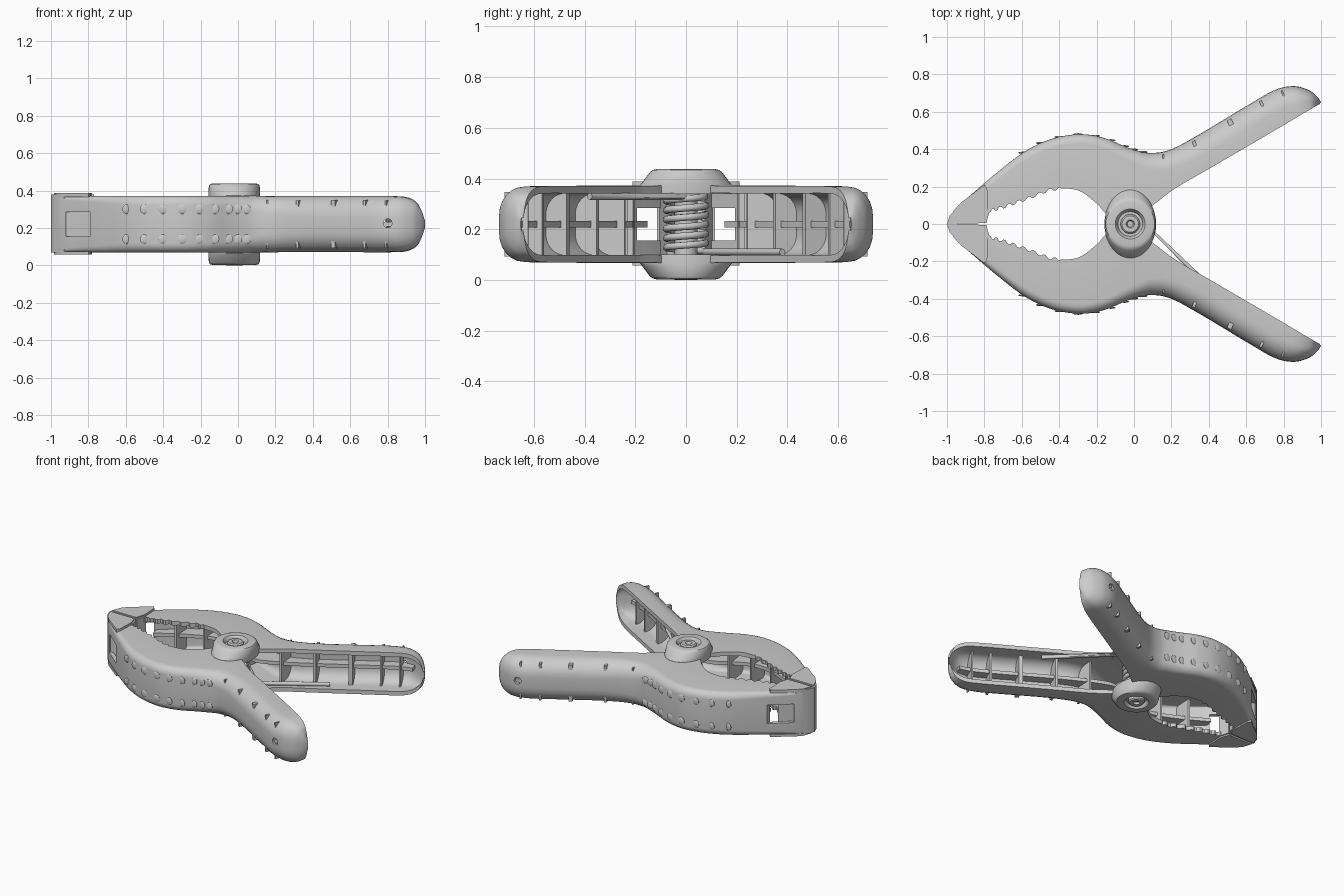
import bpy, bmesh, math
from mathutils import Vector

if "Cube" in bpy.data.objects:
    bpy.data.objects.remove(bpy.data.objects["Cube"])

grey = bpy.data.materials.new("plain grey")
grey.use_nodes = True
grey.diffuse_color = (0.6, 0.6, 0.6, 1)
grey.node_tree.nodes["Principled BSDF"].inputs["Base Color"].default_value = (0.6, 0.6, 0.6, 1)

ZC = 0.22      # middle height
WALL = 0.028   # shell thickness

# outer x, y, inner x, y, half height, corner radius
STATIONS = [
    (-.99, .02, -.985, .0, .152, .02), (-.95, .085, -.93, .015, .152, .02),
    (-.85, .175, -.80, .06, .152, .03), (-.72, .285, -.70, .09, .152, .04),
    (-.58, .39, -.57, .135, .152, .05), (-.44, .455, -.43, .185, .152, .05),
    (-.29, .48, -.30, .18, .152, .05), (-.16, .46, -.20, .11, .152, .055),
    (-.05, .415, -.14, .05, .152, .06), (.02, .392, -.03, .02, .152, .07),
    (.10, .38, .10, .10, .152, .09), (.20, .40, .22, .19, .15, .10),
    (.35, .48, .42, .306, .15, .11), (.60, .63, .68, .458, .15, .11),
    (.75, .715, .82, .54, .15, .11), (.85, .737, .90, .588, .145, .11),
    (.93, .718, .95, .617, .122, .10), (.975, .685, .975, .632, .085, .07),
    (1.0, .652, .992, .641, .03, .025)]
STEPS = 10


def station(s):
    """Smoothly interpolated station at parameter s."""
    last = len(STATIONS) - 1
    i = min(int(s), last - 1)
    f = s - i
    a, b, c, d = (STATIONS[min(max(k, 0), last)] for k in (i - 1, i, i + 1, i + 2))
    return [.5 * (2 * q + (r - p) * f + (2 * p - 5 * q + 4 * r - w) * f * f
                  + (3 * q - p - 3 * r + w) * f ** 3) for p, q, r, w in zip(a, b, c, d)]


def finish(bm, name, smooth=True):
    bmesh.ops.recalc_face_normals(bm, faces=bm.faces)
    me = bpy.data.meshes.new(name)
    bm.to_mesh(me)
    bm.free()
    ob = bpy.data.objects.new(name, me)
    bpy.context.collection.objects.link(ob)
    me.materials.append(grey)
    if smooth:
        shade(ob)
    return ob


def shade(ob):
    bpy.ops.object.select_all(action='DESELECT')
    ob.select_set(True)
    bpy.context.view_layer.objects.active = ob
    bpy.ops.object.shade_smooth_by_angle(angle=math.radians(35))


def loft(bm, rings):
    """Skin closed rings and cap both ends."""
    vs = [[bm.verts.new(p) for p in ring] for ring in rings]
    n = len(vs[0])
    for a, b in zip(vs, vs[1:]):
        for i in range(n):
            j = (i + 1) % n
            bm.faces.new((a[i], a[j], b[j], b[i]))
    bm.faces.new(vs[0])
    bm.faces.new(vs[-1])


def prism(bm, pts, z0, z1):
    loft(bm, [[(x, y, z) for x, y in pts] for z in (z0, z1)])


def half_u(depth, h, ra, rz, start):
    """Channel outline: open edge, round corner, other corner, open edge."""
    pts = [(depth, -h)]
    arc = [math.pi / 2 * k / 6 for k in range(7)]
    pts += [(start + ra * (1 - math.sin(a)), -h + rz * (1 - math.cos(a))) for a in arc]
    pts += [(a, -z) for a, z in reversed(pts)]
    return pts


def place(st, sign, a, z):
    """Point at distance a in from the outer edge, height z from the middle."""
    o, i = Vector(st[0:2]), Vector(st[2:4])
    p = o + (i - o).normalized() * a
    return (p.x, sign * p.y, ZC + z)


def depth_of(st):
    return (Vector(st[2:4]) - Vector(st[0:2])).length


def arm_ring(st, sign):
    d, h, r = depth_of(st), st[4], st[5]
    t = min(WALL, d * .35, h * .35)
    ra = min(r, d * .6)
    outer = half_u(d, h, ra, r, 0)
    inner = half_u(d, h - t, max(ra - t, .002), max(r - t, .002), t)
    return [place(st, sign, a, z) for a, z in outer + inner[::-1]]


def band(st, sign, a0, a1, h):
    return [place(st, sign, a, z) for a, z in ((a0, -h), (a1, -h), (a1, h), (a0, h))]


def cut(ob, cutter):
    cutter.hide_render = True
    m = ob.modifiers.new("cut", 'BOOLEAN')
    m.operation, m.object, m.solver = 'DIFFERENCE', cutter, 'EXACT'
    bpy.context.view_layer.objects.active = ob
    bpy.ops.object.modifier_apply(modifier=m.name)
    bpy.data.objects.remove(cutter)


def build_arm(side, sign):
    # hollow channel shell with a serrated jaw edge
    rings = []
    for k in range((len(STATIONS) - 1) * STEPS + 1):
        st = station(k / STEPS)
        if -.78 < st[2] < -.4:
            st[3] += .007 if k % 4 < 2 else -.007
        rings.append(arm_ring(st, sign))
    bm = bmesh.new()
    loft(bm, rings)
    arm = finish(bm, side + "_arm", False)

    # window near the jaw tip and hole near the handle end
    bm = bmesh.new()
    prism(bm, [(x, sign * y) for x, y in ((-.92, .07), (-.79, .09), (-.79, .4), (-.92, .4))], .155, .285)
    cut(arm, finish(bm, "window_cutter", False))
    bm = bmesh.new()
    prism(bm, [(.80 + .024 * math.cos(a * math.pi / 6), 0) for a in range(12)], 0, 1)
    for i, v in enumerate(bm.verts):
        a = (i % 12) * math.pi / 6
        v.co = (.80 + .024 * math.cos(a), sign * (.65 if i < 12 else .8), .225 + .024 * math.sin(a))
    cut(arm, finish(bm, "hole_cutter", False))
    shade(arm)

    # stiffening ribs inside the channel
    bm = bmesh.new()
    for s in (3.6, 4.8, 6, 7.2, 10.6, 11.8, 12.6, 13.4, 14.3):
        pair = [station(s - .04), station(s + .04)]
        loft(bm, [band(p, sign, WALL / 2, depth_of(p) * .62, p[4] - WALL / 2 - .008) for p in pair])
    webs = [station(2.5 + k * .25) for k in range(52)]
    loft(bm, [band(p, sign, WALL / 2, depth_of(p) * .5, .012) for p in webs])
    finish(bm, side + "_ribs")

    # shallow grip bumps on the outer jaw
    bm = bmesh.new()
    for k in range(9):
        st = station(3.9 + k * .68)
        for z in (-.08, .08):
            made = bmesh.ops.create_uvsphere(bm, u_segments=10, v_segments=6, radius=.026)
            c = Vector(place(st, sign, 0, z))
            for v in made["verts"]:
                v.co = c + Vector((v.co.x, v.co.y * .22, v.co.z))
    finish(bm, side + "_grip_bumps")

    # jaw pad with side flanges wrapping the arm tip
    bm = bmesh.new()
    pad = [(-1, 0), (-.985, .045), (-.93, .105), (-.89, .1), (-.77, .075), (-.79, .005)]
    prism(bm, [(x, sign * y) for x, y in pad], .068, .38)
    flange = [(-.985, .01), (-.965, .07), (-.93, .11), (-.80, .21), (-.785, .19), (-.78, .07), (-.80, .01)]
    for z0, z1 in ((.058, .075), (.366, .388)):
        prism(bm, [(x, sign * y) for x, y in flange], z0, z1)
    finish(bm, side + "_jaw_pad")


build_arm("back", 1)
build_arm("front", -1)


def lathe(bm, profile, flip, n=40):
    """Revolve (radius, height above middle, y stretch) about the pivot axis."""
    loft(bm, [[(-.02 + r * math.cos(2 * math.pi * k / n), r * sy * math.sin(2 * math.pi * k / n),
                ZC + flip * z) for k in range(n)] for r, z, sy in profile])


# pivot bosses with flared base, dished screw seat and rivet head
for name, flip in (("top", 1), ("bottom", -1)):
    bm = bmesh.new()
    lathe(bm, [(.136, .12, 1.32), (.138, .153, 1.32), (.138, .165, 1.25), (.136, .205, 1.05),
               (.130, .214, 1), (.118, .217, 1), (.080, .217, 1), (.070, .205, 1), (.066, .190, 1)], flip)
    finish(bm, name + "_pivot_boss")
    bm = bmesh.new()
    top = .212 if flip > 0 else .22
    lathe(bm, [(.052, .17, 1), (.052, top - .008, 1), (.044, top, 1), (.022, top, 1), (.016, top - .015, 1)], flip, 24)
    finish(bm, name + "_rivet_head")

bm = bmesh.new()
lathe(bm, [(.045, -.17, 1), (.045, .17, 1)], 1, 24)
finish(bm, "pivot_pin")

# coil spring with legs resting inside the handles
TURNS, SEG = 6, 20
coil = [(-.02 + .078 * math.cos(a), .078 * math.sin(a), .11 + .22 * k / (TURNS * SEG))
        for k in range(TURNS * SEG + 1) for a in [math.pi / 2 + 2 * math.pi * k / SEG]]
path = [(.45, .38, .11)] + coil + [(.45, -.38, .33)]
cu = bpy.data.curves.new("coil_spring", 'CURVE')
cu.dimensions = '3D'
cu.bevel_depth, cu.bevel_resolution, cu.use_fill_caps = .014, 2, True
sp = cu.splines.new('POLY')
sp.points.add(len(path) - 1)
for p, co in zip(sp.points, path):
    p.co = (*co, 1)
cu.materials.append(grey)
bpy.context.collection.objects.link(bpy.data.objects.new("coil_spring", cu))
